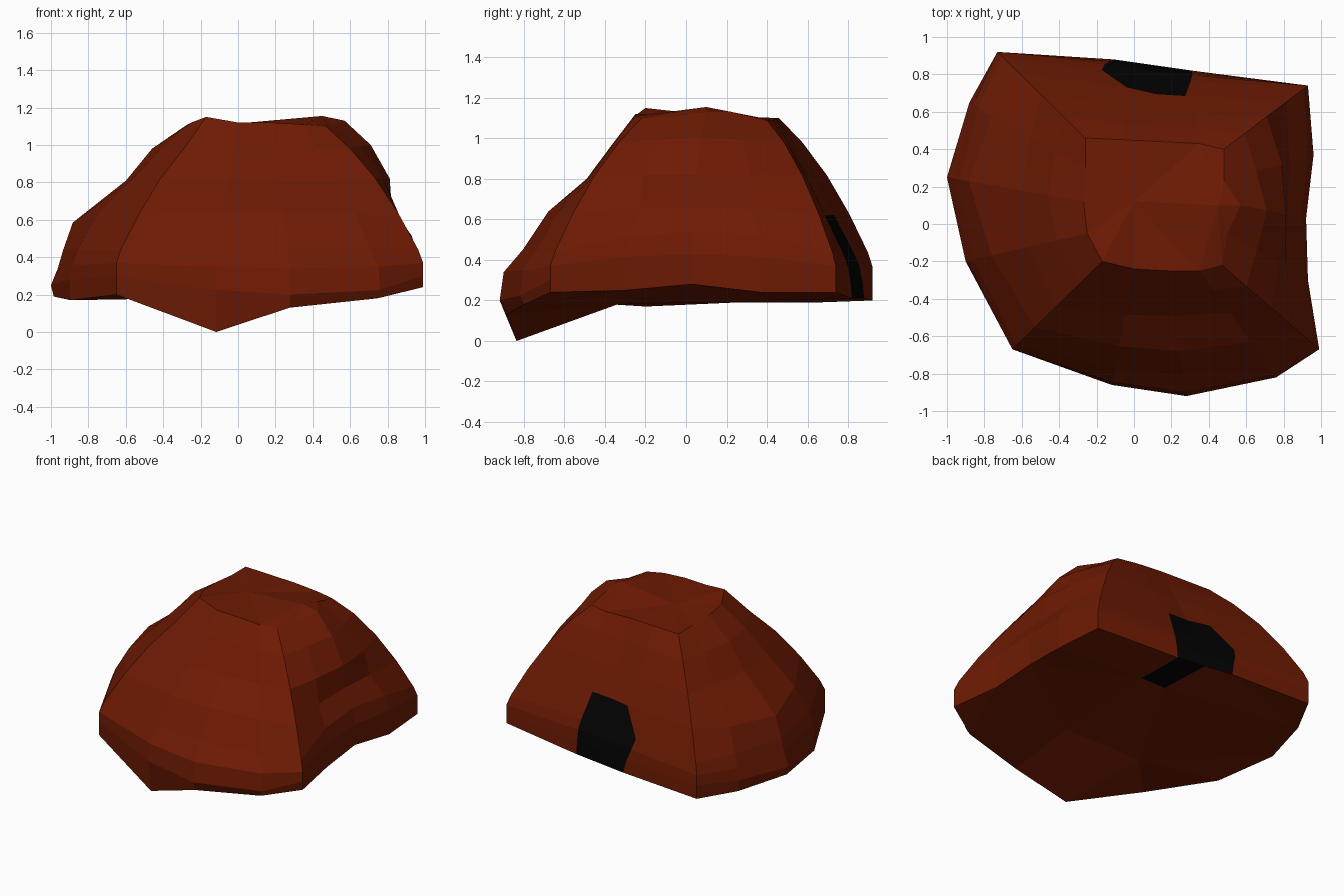
import bpy, bmesh
from mathutils import Vector

if "Cube" in bpy.data.objects:
    bpy.data.objects.remove(bpy.data.objects["Cube"])


def material(name, rgb):
    m = bpy.data.materials.new(name)
    m.diffuse_color = (*rgb, 1)
    m.use_nodes = True
    m.node_tree.nodes["Principled BSDF"].inputs["Base Color"].default_value = m.diffuse_color
    return m


# Foot and crown outlines: four columns per side, each side starts at a corner
foot = [(-.65, -.67, .20), (-.12, -.86, 0), (.28, -.92, .13), (.76, -.82, .18),   # front
        (.99, -.67, .24), (.93, -.3, .25), (.92, .03, .28), (.96, .37, .24),      # right
        (.93, .74, .24), (.31, .82, .21), (.1, .85, .21), (-.11, .88, .21),       # back
        (-.73, .92, .20), (-.88, .65, .19), (-1, .25, .19), (-.9, -.2, .17)]      # left
crown = [(-.17, -.2, 1.15), (0, -.24, 1.12), (.18, -.25, 1.12), (.35, -.25, 1.11),
         (.47, -.22, 1.1), (.5, -.05, 1.11), (.57, .1, 1.13), (.48, .23, 1.13),
         (.48, .4, 1.09), (.35, .43, 1.09), (.15, .44, 1.1), (-.05, .45, 1.1),
         (-.26, .46, 1.1), (-.26, .3, 1.1), (-.27, .12, 1.11), (-.25, -.05, 1.12)]

# Slope profiles: (share of the way from foot to crown, height)
corner = [(0, .3), (0, .37), (.05, .44), (.25, .63), (.49, .82), (.75, .98)]
middle = [[(0, .2), (.03, .34), (.17, .45), (.36, .64), (.64, .8), (.84, .98)],     # front
          [(0, .33), (0, .43), (.07, .54), (.28, .66), (.31, .82), (.6, 1.0)],      # right
          [(.03, .3), (.08, .38), (.16, .45), (.38, .62), (.6, .8), (.82, .97)],    # back
          [(0, .25), (.05, .34), (.09, .44), (.16, .585), (.55, .81), (.74, .98)]]  # left
tuck = [.05, 0, 0, .02]          # how far the foot edge tucks under
weight = [0, .75, 1, .75] * 3 + [0, .6, 1, .4]

bm = bmesh.new()
cols = []
for i in range(16):
    a, b = Vector(foot[i]), Vector(crown[i])
    side, w = i // 4, weight[i]
    start = a.lerp(b, tuck[side] * w)
    start.z = a.z
    col = [bm.verts.new(start)]
    for (fc, zc), (fm, zm) in zip(corner, middle[side]):
        p = a.lerp(b, fc + (fm - fc) * w)
        p.z = zc + (zm - zc) * w
        col.append(bm.verts.new(p))
    col.append(bm.verts.new(b))
    cols.append(col)

# Uneven sides of the entrance
for k, left, right in [(1, -.02, 0), (2, -.05, 0), (3, -.07, -.01), (4, .05, -.05)]:
    cols[11][k].co.x += left
    cols[9][k].co.x += right

# Rock slopes, with the dark entrance in the lower middle of the back
for i in range(16):
    c, d = cols[i], cols[(i + 1) % 16]
    for k in range(len(c) - 1):
        f = bm.faces.new((c[k], d[k], d[k + 1], c[k + 1]))
        f.material_index = int(i in (9, 10) and k < 4)

# Crown with a short ridge
rim = [c[-1] for c in cols]
west, east = bm.verts.new((0, .12, 1.115)), bm.verts.new((.45, .1, 1.155))
for i in range(16):
    bm.faces.new((rim[i], rim[(i + 1) % 16], east if 3 <= i < 9 else west))
bm.faces.new((rim[3], east, west))
bm.faces.new((rim[9], west, east))

# Underside: dark floor by the entrance, front spur and rock
base = [c[0] for c in cols]
A, B, C, D = [bm.verts.new(p) for p in
              [(.33, .47, .2), (.13, .47, .2), (.3, -.34, .18), (-.32, -.34, .18)]]
bm.faces.new((base[9], base[10], B, A)).material_index = 1
bm.faces.new((base[1], base[2], C, D))
bm.faces.new((C, A, B, D))
bm.faces.new(base[2:10] + [A, C])
bm.faces.new(base[10:] + base[:2] + [D, B])

bmesh.ops.triangulate(bm, faces=[f for f in bm.faces if len(f.verts) > 4])
bmesh.ops.recalc_face_normals(bm, faces=bm.faces[:])
mesh = bpy.data.meshes.new("rock_den")
bm.to_mesh(mesh)
bm.free()
mesh.materials.append(material("red brown rock", (.155, .0105, .001)))
mesh.materials.append(material("black entrance", (.0007, .0007, .0007)))
den = bpy.data.objects.new("rock_den", mesh)
bpy.context.collection.objects.link(den)
